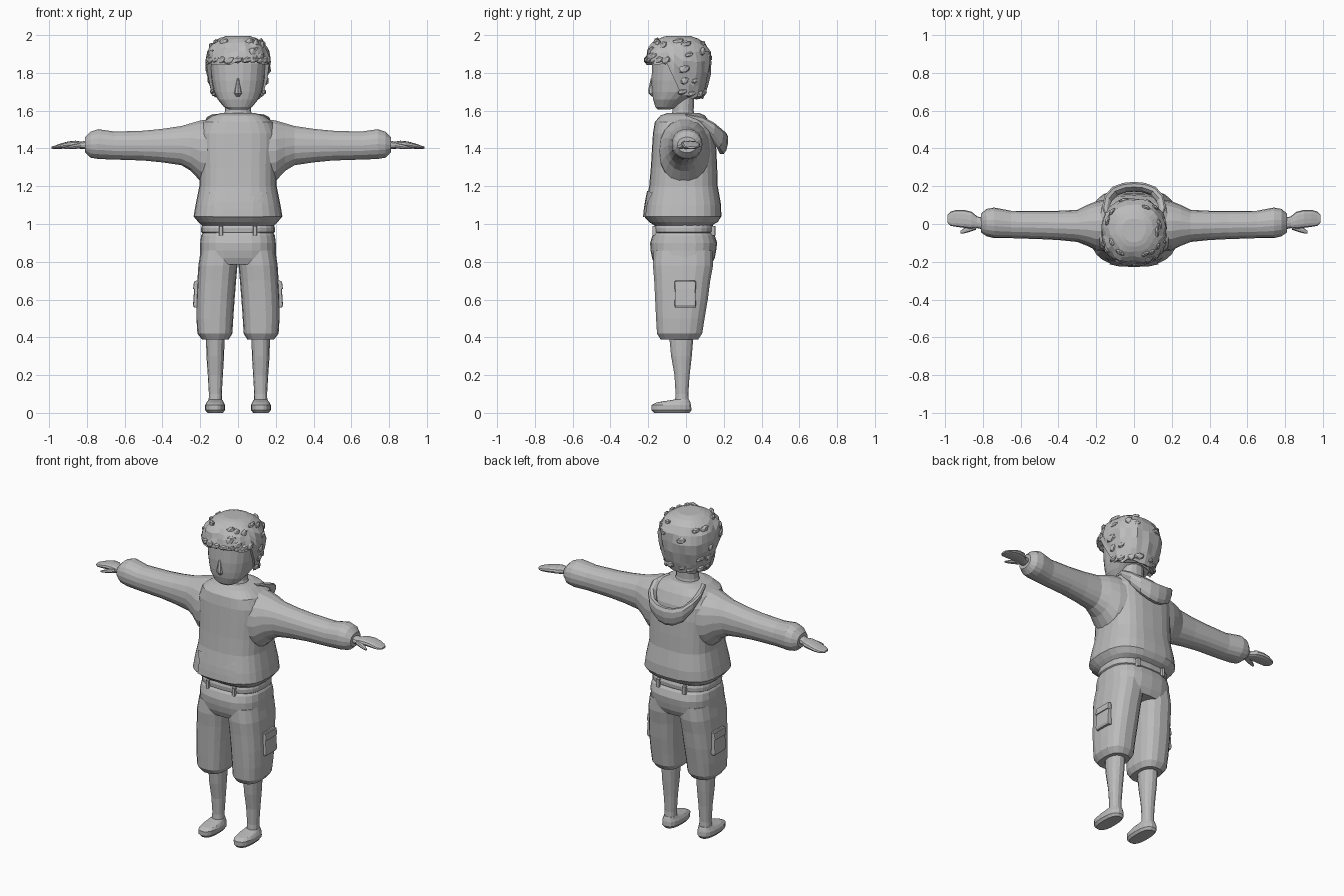
import bpy, bmesh, math, random
from mathutils import Vector

random.seed(4)
GREY = bpy.data.materials.new("plain grey")
GREY.diffuse_color = (0.5, 0.5, 0.5, 1)


def finish(name, bm):
    bmesh.ops.recalc_face_normals(bm, faces=bm.faces)
    me = bpy.data.meshes.new(name)
    bm.to_mesh(me)
    bm.free()
    me.materials.append(GREY)
    ob = bpy.data.objects.new(name, me)
    bpy.context.collection.objects.link(ob)
    return ob


def skin(name, rings, caps=True):
    bm = bmesh.new()
    vs = [[bm.verts.new(p) for p in r] for r in rings]
    n = len(vs[0])
    for r0, r1 in zip(vs, vs[1:]):
        for i in range(n):
            j = (i + 1) % n
            bm.faces.new((r0[i], r0[j], r1[j], r1[i]))
    if caps:
        bm.faces.new(vs[0])
        bm.faces.new(vs[-1])
    return finish(name, bm)


def spow(v, e):
    return math.copysign(abs(v) ** e, v)


def oval(n, p):
    return [(spow(math.cos(2 * math.pi * i / n), 2 / p), spow(math.sin(2 * math.pi * i / n), 2 / p))
            for i in range(n)]


def loft(name, secs, axis="z", n=20, p=2.5, s=1):
    """Sections are (position, a_min, a_max, b_min, b_max) across the axis."""
    rings = []
    for t, a0, a1, b0, b1 in secs:
        ring = []
        for u, v in oval(n, p):
            a = (a0 + a1) / 2 + u * (a1 - a0) / 2
            b = (b0 + b1) / 2 + v * (b1 - b0) / 2
            ring.append((s * a, b, t) if axis == "z" else (s * t, a, b))
        rings.append(ring)
    return skin(name, rings)


def sym(secs):
    return [(z, -r, r, f, b) for z, r, f, b in secs]


def union(base, others):
    bpy.context.view_layer.objects.active = base
    for o in others:
        m = base.modifiers.new("join", "BOOLEAN")
        m.operation, m.object, m.solver = "UNION", o, "EXACT"
        bpy.ops.object.modifier_apply(modifier=m.name)
        bpy.data.objects.remove(o)


# Hoodie body and sleeves
hoodie = loft("hoodie", sym([
    (.992, .19, -.165, .135), (1.01, .21, -.195, .168), (1.04, .235, -.222, .187),
    (1.10, .225, -.215, .186), (1.2, .205, -.195, .168), (1.3, .205, -.186, .165),
    (1.4, .21, -.18, .16), (1.48, .21, -.175, .15), (1.54, .185, -.165, .125),
    (1.575, .135, -.135, .10), (1.587, .09, -.10, .07)]), n=28, p=2.8)
sleeves = [loft("sleeve", [
    (.10, -.15, .14, 1.20, 1.565), (.20, -.14, .12, 1.225, 1.55), (.25, -.115, .10, 1.28, 1.535),
    (.30, -.095, .075, 1.31, 1.52), (.40, -.085, .07, 1.325, 1.505), (.5, -.08, .07, 1.335, 1.495),
    (.65, -.075, .07, 1.34, 1.49), (.74, -.075, .087, 1.343, 1.503), (.78, -.065, .08, 1.35, 1.49),
    (.81, -.045, .055, 1.378, 1.46)], "x", 18, 2.2, s) for s in (1, -1)]
union(hoodie, sleeves)

# Front pouch laid over the hoodie
bm = bmesh.new()
rows = []
for z, w in ((1.04, .135), (1.08, .132), (1.12, .14), (1.15, .16), (1.18, .19)):
    rows.append([bm.verts.new((w * k / 5, -.23, z)) for k in range(-5, 6)])
for r0, r1 in zip(rows, rows[1:]):
    for i in range(10):
        bm.faces.new((r0[i], r0[i + 1], r1[i + 1], r1[i]))
pouch = finish("front_pouch", bm)
m = pouch.modifiers.new("wrap", "SHRINKWRAP")
m.target, m.offset, m.wrap_mode = hoodie, .006, "ABOVE_SURFACE"

# Hood hanging on the back
path = [(.115, .0, 1.572, .012, .02), (.145, .08, 1.545, .025, .025), (.135, .135, 1.50, .04, .026),
        (.10, .175, 1.455, .05, .025), (.05, .193, 1.432, .056, .025)]
path = path + [(0, .197, 1.425, .058, .025)] + [(-x, *rest) for x, *rest in reversed(path)]
rings = []
for x, y, z, h, w in path:
    d = Vector((x, y - .02, 0)).normalized()
    rings.append([Vector((x, y, z + v * h)) + d * (u * w + v * .008) for u, v in oval(10, 2.3)])
skin("hood", rings)

# Trousers: hips joined with two wide legs
hips = loft("trousers", sym([
    (.785, .2, -.165, .135), (.82, .203, -.18, .152), (.86, .2, -.188, .16), (.90, .2, -.19, .165),
    (.94, .195, -.178, .152), (.958, .185, -.165, .138)]), n=24, p=2.7)
legs = [loft("trouser_leg", [
    (.388, .05, .19, -.135, .065), (.42, .03, .215, -.155, .087), (.5, .025, .22, -.16, .10),
    (.6, .018, .22, -.165, .117), (.7, .01, .215, -.17, .13), (.78, .003, .21, -.177, .145),
    (.86, -.006, .197, -.172, .145)], "z", 18, 2.6, s) for s in (1, -1)]
union(hips, legs)
loft("waistband", sym([(.945, .18, -.16, .13), (.957, .195, -.17, .145), (.98, .195, -.172, .147),
                       (1.0, .19, -.165, .14)]), n=24, p=2.7)

for s in (1, -1):
    side = "left" if s > 0 else "right"
    # Cargo pocket with its flap
    loft(side + "_cargo_pocket", [(.557, .2, .232, -.058, .05), (.57, .2, .238, -.06, .052),
                                  (.69, .2, .23, -.058, .05), (.70, .2, .222, -.055, .047)],
         "z", 12, 8, s)
    loft(side + "_pocket_flap", [(.655, .21, .238, -.06, .052), (.695, .21, .233, -.06, .052)],
         "z", 12, 8, s)
    # Belt loops
    for y0, y1, x in ((-.178, -.15, .09), (.12, .155, .09)):
        loft(side + "_belt_loop", [(.94, x - .01, x + .01, y0, y1), (.99, x - .01, x + .01, y0, y1)],
             "z", 8, 6, s)
    # Shin and foot
    loft(side + "_shin", [(.05, .084, .156, -.06, .016), (.10, .086, .154, -.056, .013),
                          (.2, .08, .16, -.062, .02), (.3, .074, .167, -.08, .032),
                          (.42, .07, .17, -.092, .042)], "z", 14, 2.2, s)
    loft(side + "_foot", [(0, .08, .162, -.17, .02), (.015, .069, .174, -.184, .03),
                          (.042, .069, .174, -.184, .028), (.056, .076, .166, -.155, .024),
                          (.07, .084, .156, -.066, .017)], "z", 18, 2.5, s)
    # Hand and thumb
    loft(side + "_hand", [(.79, -.03, .032, 1.395, 1.445), (.83, -.022, .04, 1.398, 1.436),
                          (.86, -.025, .065, 1.40, 1.441), (.90, -.02, .075, 1.40, 1.437),
                          (.94, -.015, .075, 1.398, 1.426), (.97, -.01, .066, 1.397, 1.415),
                          (.988, .008, .048, 1.399, 1.41)], "x", 12, 2.4, s)
    loft(side + "_thumb", [(.835, -.03, .01, 1.40, 1.43), (.87, -.042, -.005, 1.397, 1.422),
                           (.90, -.05, -.022, 1.396, 1.412), (.918, -.05, -.036, 1.397, 1.405)],
         "x", 8, 2.2, s)

# Neck, head and nose
loft("neck", sym([(1.54, .085, -.09, .055), (1.60, .068, -.072, .042), (1.68, .068, -.07, .045)]),
     n=14, p=2.1)
loft("head", sym([
    (1.605, .045, -.15, -.085), (1.62, .075, -.163, -.045), (1.66, .108, -.175, .01),
    (1.70, .127, -.181, .075), (1.76, .14, -.184, .105), (1.85, .15, -.18, .115),
    (1.92, .125, -.145, .09)]), n=22, p=2.3)
loft("nose", sym([(1.675, .012, -.182, -.15), (1.692, .022, -.199, -.15), (1.71, .018, -.2, -.15),
                  (1.77, .007, -.187, -.15)]), n=8, p=2)


# Hair: cap with a high fringe and long sides and back
def hair_point(a, z, grow=1.0):
    if z > 1.86:
        k = max(0, 1 - ((z - 1.86) / .14) ** 2.4) ** (1 / 2.4)
    else:
        k = 1 - .25 * ((1.86 - z) / .2) ** 1.5
    k *= grow
    return Vector((spow(math.sin(a), .88) * .172 * k, -.04 - spow(math.cos(a), .88) * .177 * k, z))


def hairline(a):
    d = abs(math.degrees(a))
    f = min(1, max(0, (d - 74) / 20))
    return 1.85 - f * .18


N = 30
angles = [-math.pi + 2 * math.pi * i / N for i in range(N)]
edge = [hairline(a) + random.uniform(-.012, .012) for a in angles]
rings = []
for t in (.012, .05, .13, .26, .42, .6, .8, 1):
    ring = []
    for a, e in zip(angles, edge):
        z = 1.998 - (1.998 - e) * t
        ring.append(hair_point(a, z, 1 + random.uniform(-.045, .035) * min(1, t * 4)))
    rings.append(ring)
rings.append([hair_point(a, e + .01, .84) for a, e in zip(angles, edge)])
skin("hair", rings)

# Loose locks standing off the hair
bm = bmesh.new()
spots = [(math.radians(-70 + 14 * i), 1.868) for i in range(11)]
spots += [(s * math.radians(d), z) for s in (1, -1) for d, z in
          ((97, 1.70), (100, 1.76), (98, 1.82), (118, 1.69), (122, 1.76), (145, 1.69), (165, 1.70))]
spots += [(random.uniform(-3, 3), random.uniform(1.88, 1.97)) for _ in range(18)]
for a, z in spots:
    c = hair_point(a, z, .97)
    out = Vector((math.sin(a), -math.cos(a), 0))
    tang = Vector((math.cos(a), math.sin(a), 0))
    new = bmesh.ops.create_icosphere(bm, subdivisions=1, radius=1)["verts"]
    w, h = random.uniform(.022, .034), random.uniform(.014, .024)
    for v in new:
        q = v.co.copy()
        v.co = c + out * q.x * .013 + tang * q.y * w + Vector((0, 0, q.z * h + q.y * .006))
finish("hair_locks", bm)
